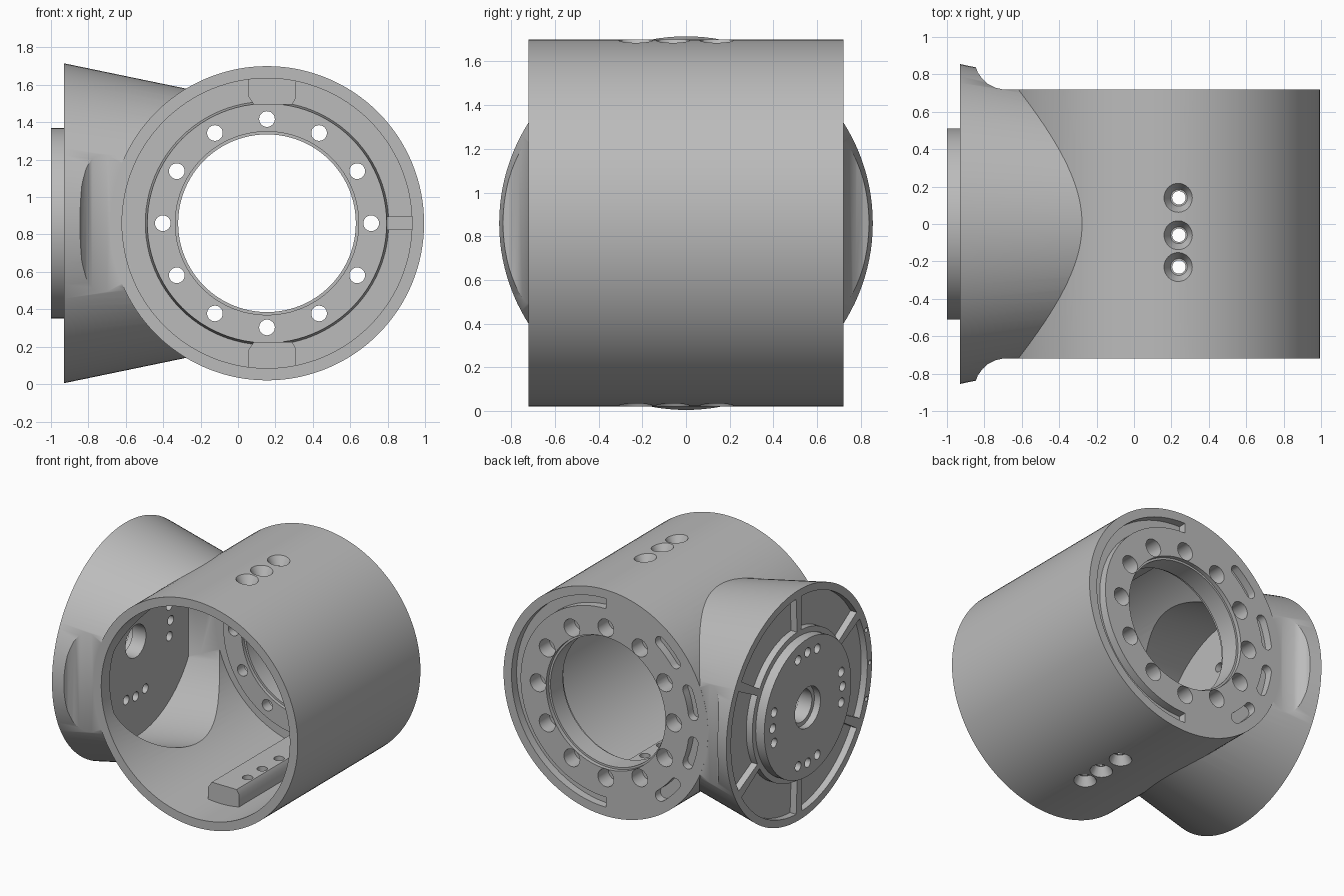
import bpy, bmesh, math
from mathutils import Matrix, Vector

cube = bpy.data.objects.get("Cube")
if cube:
    bpy.data.objects.remove(cube, do_unlink=True)

mat = bpy.data.materials.new("machined_grey")
mat.use_nodes = True
GREY = (0.5, 0.5, 0.5, 1)
mat.diffuse_color = GREY
mat.node_tree.nodes["Principled BSDF"].inputs["Base Color"].default_value = GREY


def frame(origin, u, v, w):
    m = Matrix((u, v, w)).transposed().to_4x4()
    m.translation = Vector(origin)
    return m


CX, CZ = 0.155, 0.86
BARREL = frame((CX, 0, CZ), (1, 0, 0), (0, 0, 1), (0, -1, 0))   # w runs to the front
NECK = frame((0, 0, CZ), (0, 1, 0), (0, 0, 1), (1, 0, 0))       # w runs along x
TOP = frame((0, 0, CZ), (1, 0, 0), (0, 1, 0), (0, 0, 1))
BOTTOM = frame((0, 0, CZ), (1, 0, 0), (0, -1, 0), (0, 0, -1))


def cone(bm, f, r0, r1, w0, w1, u=0, v=0, seg=24):
    """Round solid between two heights on a frame."""
    m = f @ Matrix.Translation((u, v, (w0 + w1) / 2))
    bmesh.ops.create_cone(bm, cap_ends=True, segments=seg, radius1=r0,
                          radius2=r1, depth=w1 - w0, matrix=m)


def prism(bm, f, outline, w0, w1):
    """Outline in the u-v plane, raised from w0 to w1."""
    lo = [bm.verts.new(f @ Vector((u, v, w0))) for u, v in outline]
    hi = [bm.verts.new(f @ Vector((u, v, w1))) for u, v in outline]
    bm.faces.new(lo)
    bm.faces.new(hi)
    for i in range(len(lo)):
        j = (i + 1) % len(lo)
        bm.faces.new((lo[i], lo[j], hi[j], hi[i]))


def polar(r, deg):
    a = math.radians(deg)
    return Vector((r * math.cos(a), r * math.sin(a)))


def arc(r0, r1, a0, a1, rounded=False):
    """Outline of a ring sector, with round ends for slots."""
    n = max(8, int((a1 - a0) / 4))
    steps = [a0 + (a1 - a0) * i / n for i in range(n + 1)]
    pts = [polar(r1, a) for a in steps]
    mid, half = (r0 + r1) / 2, (r1 - r0) / 2
    caps = range(20, 180, 20) if rounded else ()
    pts += [polar(mid, a1) + polar(half, a1 + c) for c in caps]
    pts += [polar(r0, a) for a in reversed(steps)]
    pts += [polar(mid, a0) + polar(half, a0 + 180 + c) for c in caps]
    return pts


def make(name, build):
    bm = bmesh.new()
    build(bm)
    bmesh.ops.recalc_face_normals(bm, faces=bm.faces)
    me = bpy.data.meshes.new(name)
    bm.to_mesh(me)
    bm.free()
    me.materials.append(mat)
    ob = bpy.data.objects.new(name, me)
    bpy.context.collection.objects.link(ob)
    return ob


def combine(target, tool, op):
    mod = target.modifiers.new(op, "BOOLEAN")
    mod.operation, mod.solver, mod.object = op, "EXACT", tool
    bpy.context.view_layer.objects.active = target
    bpy.ops.object.modifier_apply(modifier=mod.name)
    bpy.data.objects.remove(tool, do_unlink=True)


def change(name, op, build):
    combine(housing, make(name, build), op)


# Barrel and the tapered neck with flattened sides
housing = make("joint_housing", lambda bm: cone(bm, BARREL, .84, .84, -.72, .72, seg=128))
neck = make("neck", lambda bm: cone(bm, NECK, .855, .63, -.93, CX, seg=128))
side = [(-.95, .87), (-.85, .85), (-.835, .81), (-.81, .775), (-.78, .748),
        (-.74, .728), (-.7, .7195), (.3, .7195)]
flats = side + [(x, -y) for x, y in reversed(side)]
combine(neck, make("neck_flats", lambda bm: prism(bm, TOP, flats, -1, 1)), "INTERSECT")
combine(housing, neck, "UNION")

# Hollow interior of the barrel and neck
hollow = make("neck_hollow", lambda bm: cone(bm, NECK, .71, .52, -.84, CX, seg=96))
box = [(-.9, -.62), (.3, -.62), (.3, .62), (-.9, .62)]
combine(hollow, make("hollow_limits", lambda bm: prism(bm, TOP, box, -1, 1)), "INTERSECT")
change("barrel_bore", "DIFFERENCE", lambda bm: cone(bm, BARREL, .775, .775, -.62, .8, seg=128))
combine(housing, hollow, "DIFFERENCE")

# Raised hub on the end wall, screw rails, key and flange boss
change("hub", "UNION", lambda bm: cone(bm, BARREL, .655, .64, -.66, -.52, seg=96))
rail = [(-.1, .68), (-.07, .635), (.135, .635), (.155, .67), (.155, .8), (-.1, .8)]


def rails(bm):
    for s in (1, -1):
        prism(bm, BARREL, [(u, v * s) for u, v in rail], -.65, .43)


change("screw_rails", "UNION", rails)
key = [(.62, -.035), (.8, -.035), (.8, .035), (.62, .035)]
change("key", "UNION", lambda bm: prism(bm, BARREL, key, -.65, -.54))
change("flange_boss", "UNION", lambda bm: cone(bm, NECK, .51, .51, -1, -.86, seg=96))


# Openings through the end wall and flange
def main_openings(bm):
    cone(bm, BARREL, .475, .475, -.8, -.4, seg=96)
    cone(bm, NECK, .12, .12, -1.1, -.7, seg=48)
    for i in range(12):
        c = polar(.557, 30 * i)
        cone(bm, BARREL, .042, .042, -.8, -.4, c.x, c.y)
    for i in range(4):
        for d in (-16, 0, 16):
            c = polar(.41, 90 * i + d)
            cone(bm, NECK, .034, .034, -1.1, -.7, c.x, c.y)
    for d in (-18, 0, 18):
        c = polar(.828, 180 + d)
        cone(bm, NECK, .017, .017, -1, -.89, c.x, c.y, 16)


change("openings", "DIFFERENCE", main_openings)


# Counterbores, end grooves and flange pockets
def recesses(bm):
    cone(bm, BARREL, .49, .49, -.8, -.69, seg=96)
    cone(bm, BARREL, .49, .49, -.545, -.4, seg=96)
    cone(bm, NECK, .15, .15, -1.1, -.95, seg=48)
    for i in range(12):
        c = polar(.557, 30 * i)
        cone(bm, BARREL, .065, .065, -.8, -.6, c.x, c.y)
    prism(bm, BARREL, arc(.7, .775, -90, 90), -.8, -.66)
    for a in (135, 165, 195, 225):
        prism(bm, BARREL, arc(.685, .765, a - 7, a + 7, True), -.8, -.66)
    for i in range(6):
        prism(bm, NECK, arc(.55, .8, 60 * i - 27.5, 60 * i + 27.5), -1.1, -.88)


change("recesses", "DIFFERENCE", recesses)


# Countersunk screw holes, top and bottom
def screw_shafts(bm):
    for y in (.14, -.06, -.23):
        cone(bm, TOP, .036, .036, .5, 1, .24, y)
        cone(bm, BOTTOM, .036, .036, .5, 1, .24, -y)


def countersinks(bm):
    for y in (.14, -.06, -.23):
        cone(bm, TOP, .045, .085, .775, .85, .24, y, 32)
        cone(bm, BOTTOM, .045, .085, .775, .85, .24, -y, 32)


change("screw_shafts", "DIFFERENCE", screw_shafts)
change("countersinks", "DIFFERENCE", countersinks)

bpy.ops.object.select_all(action="DESELECT")
housing.select_set(True)
bpy.context.view_layer.objects.active = housing
bpy.ops.object.shade_smooth_by_angle(angle=math.radians(30))
